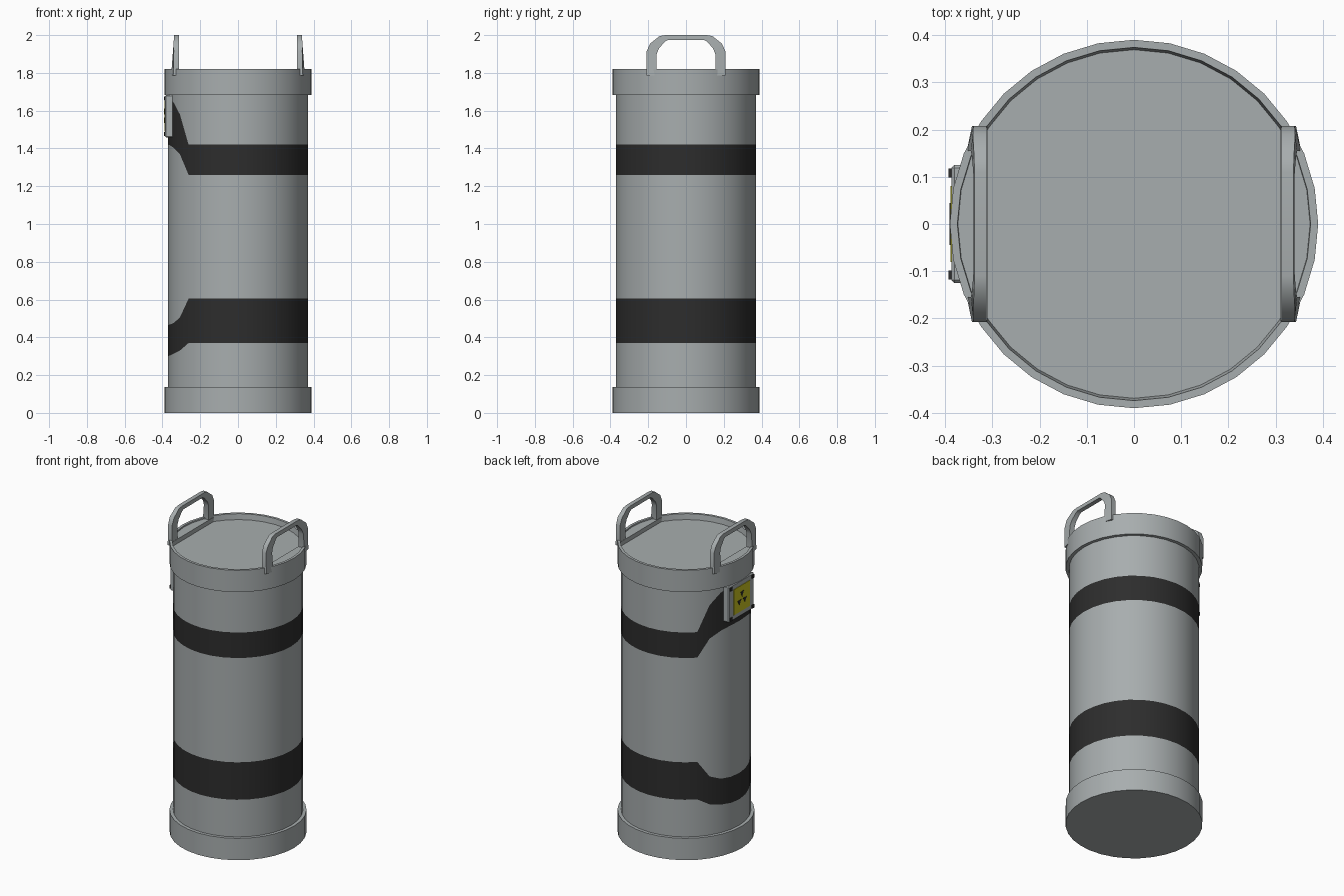
import bpy, bmesh, math

if "Cube" in bpy.data.objects:
    bpy.data.objects.remove(bpy.data.objects["Cube"])

SIDES = 32


def material(name, rgb):
    m = bpy.data.materials.new(name)
    m.diffuse_color = (*rgb, 1)
    m.use_nodes = True
    m.node_tree.nodes["Principled BSDF"].inputs["Base Color"].default_value = m.diffuse_color
    return m


GREY = material("grey_metal", (0.39, 0.42, 0.425))
DARK = material("dark_band", (0.026, 0.026, 0.026))
YELLOW = material("yellow_label", (0.58, 0.54, 0.015))


def make(name, verts, faces, mats, indices=None, smooth=False, bevel=0):
    me = bpy.data.meshes.new(name)
    me.from_pydata(verts, [], faces)
    for m in mats:
        me.materials.append(m)
    if indices:
        for p, i in zip(me.polygons, indices):
            p.material_index = i
    bm = bmesh.new()
    bm.from_mesh(me)
    bmesh.ops.recalc_face_normals(bm, faces=bm.faces)
    bm.to_mesh(me)
    bm.free()
    ob = bpy.data.objects.new(name, me)
    bpy.context.collection.objects.link(ob)
    if bevel:
        b = ob.modifiers.new("bevel", 'BEVEL')
        b.width, b.segments = bevel, 1
    if smooth:
        bpy.ops.object.select_all(action='DESELECT')
        ob.select_set(True)
        bpy.context.view_layer.objects.active = ob
        bpy.ops.object.shade_smooth_by_angle(angle=math.radians(30))
    return ob


def ring(r, z):
    """Points of one horizontal ring; z may be a function of the angle index."""
    out = []
    for k in range(SIDES):
        a = 2 * math.pi * k / SIDES
        out.append((r * math.cos(a), r * math.sin(a), z(k) if callable(z) else z))
    return out


def lathe(name, profile, mats, row_mats=None, caps=True):
    verts, faces, idx = [], [], []
    for r, z in profile:
        verts += ring(r, z)
    n = len(profile)
    for j in range(n - 1):
        for k in range(SIDES):
            k2 = (k + 1) % SIDES
            faces.append((j * SIDES + k, j * SIDES + k2, (j + 1) * SIDES + k2, (j + 1) * SIDES + k))
            idx.append(row_mats[j] if row_mats else 0)
    if caps:
        faces += [tuple(range(SIDES)), tuple(range((n - 1) * SIDES, n * SIDES))]
        idx += [0, 0]
    return make(name, verts, faces, mats, idx, smooth=True)


def box(name, lo, hi, mat, bevel=0):
    verts = [(x, y, z) for x in (lo[0], hi[0]) for y in (lo[1], hi[1]) for z in (lo[2], hi[2])]
    faces = [(0, 1, 3, 2), (4, 6, 7, 5), (0, 4, 5, 1), (2, 3, 7, 6), (0, 2, 6, 4), (1, 5, 7, 3)]
    return make(name, verts, faces, [mat], bevel=bevel)


def band_edge(base, steps):
    """Band height that shifts around the label side (-x)."""
    def z(k):
        d = abs(k - SIDES // 2)
        return steps[d] if d < len(steps) else base
    return z


# Main tube with the two painted bands that jog around the label side
lathe("tube", [
    (0.37, 0.12),
    (0.37, band_edge(0.37, [0.30, 0.303, 0.313, 0.33])),
    (0.37, band_edge(0.605, [0.465, 0.467, 0.475, 0.505])),
    (0.37, band_edge(1.26, [1.42, 1.418, 1.405, 1.37])),
    (0.37, band_edge(1.42, [1.67, 1.665, 1.645, 1.58])),
    (0.37, 1.70)], [GREY, DARK], [0, 1, 0, 1, 0])

# End collars; the upper one has a recessed lid
lathe("bottom_collar", [(0.39, 0.0), (0.39, 0.137), (0.365, 0.137)], [GREY])
lathe("top_collar", [(0.365, 1.683), (0.39, 1.683), (0.39, 1.82), (0.374, 1.82),
                     (0.369, 1.785)], [GREY])

# Handles standing on flat segments at both sides of the lid
OUTER = [(-0.208, 1.785), (-0.208, 1.915), (-0.19, 1.955), (-0.14, 1.995), (-0.11, 2.0)]
INNER = [(-0.155, 1.785), (-0.155, 1.90), (-0.143, 1.93), (-0.11, 1.967), (-0.095, 1.975)]
for side, s in (("left", -1), ("right", 1)):
    out = OUTER + [(-y, z) for y, z in reversed(OUTER)]
    inn = INNER + [(-y, z) for y, z in reversed(INNER)]
    n = len(out)
    verts = []
    for y, z in out + inn:
        verts.append((s * 0.312, y, z))
    for y, z in out + inn:
        t = (z - 1.785) / 0.215
        wide = 0.354 if abs(y) < 0.2 else 0.343
        verts.append((s * (wide * (1 - t) + 0.338 * t), y, z))
    faces = []
    m = 2 * n
    for i in range(n - 1):
        faces += [(i, i + 1, n + i + 1, n + i), (m + i, m + n + i, m + n + i + 1, m + i + 1),
                  (i, m + i, m + i + 1, i + 1), (n + i, n + i + 1, m + n + i + 1, m + n + i)]
    for i in (0, n - 1):
        faces.append((i, n + i, m + n + i, m + i))
    make(side + "_handle", verts, faces, [GREY], smooth=True)

    arc = [(s * 0.373 * math.cos(k * math.pi / 16), 0.373 * math.sin(k * math.pi / 16))
           for k in range(-3, 4)]
    q = len(arc)
    verts = [(x, y, z) for z in (1.78, 1.812) for x, y in arc]
    faces = [tuple(range(q)), tuple(range(q, 2 * q))]
    faces += [(i, (i + 1) % q, q + (i + 1) % q, q + i) for i in range(q)]
    make(side + "_handle_base", verts, faces, [GREY])

# Label holder with bolts, yellow card and warning marks
box("label_plate", (-0.386, -0.125, 1.457), (-0.33, 0.125, 1.683), GREY, bevel=0.006)
box("label_card", (-0.389, -0.08, 1.49), (-0.384, 0.08, 1.65), YELLOW)
for i, (y, z) in enumerate([(a, b) for a in (-0.108, 0.108) for b in (1.476, 1.664)]):
    box("bolt_%d" % (i + 1), (-0.393, y - 0.01, z - 0.01), (-0.384, y + 0.01, z + 0.01), DARK)
for i in range(3):
    a = math.pi / 2 + i * 2 * math.pi / 3
    pts = [(0.01 * math.cos(a), 0.01 * math.sin(a))]
    pts += [(0.045 * math.cos(a + d), 0.045 * math.sin(a + d)) for d in (-0.38, 0.38)]
    verts = [(x, y, 1.57 + z) for x in (-0.387, -0.391) for y, z in pts]
    make("warning_mark_%d" % (i + 1), verts,
         [(0, 1, 2), (3, 4, 5), (0, 1, 4, 3), (1, 2, 5, 4), (2, 0, 3, 5)], [DARK])
